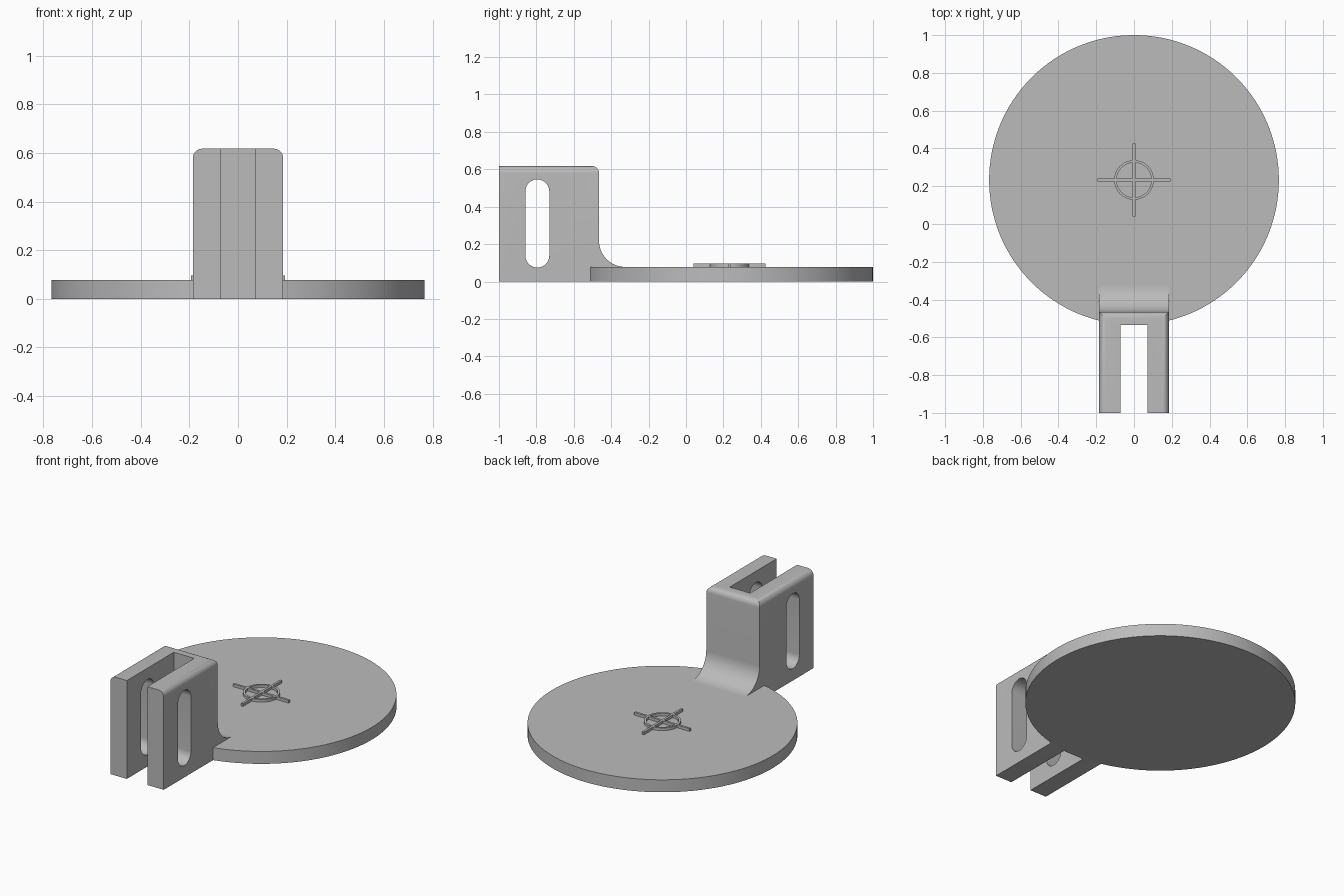
import bpy, bmesh
from math import sin, cos, pi, radians

cube = bpy.data.objects.get("Cube")
if cube:
    bpy.data.objects.remove(cube)

grey = bpy.data.materials.new("plain grey")
grey.use_nodes = True
COLOUR = (0.5, 0.5, 0.5, 1)
grey.diffuse_color = COLOUR
grey.node_tree.nodes["Principled BSDF"].inputs["Base Color"].default_value = COLOUR

DISC_Y, DISC_R, DISC_H = 0.233, 0.767, 0.078
HALF_W, TOP, BACK, FILLET = 0.185, 0.617, -0.465, 0.14


def finish(name, bm):
    bmesh.ops.recalc_face_normals(bm, faces=bm.faces)
    mesh = bpy.data.meshes.new(name)
    bm.to_mesh(mesh)
    bm.free()
    mesh.materials.append(grey)
    ob = bpy.data.objects.new(name, mesh)
    bpy.context.collection.objects.link(ob)
    return ob


def extrude(bm, points, offset):
    """Fill an outline and push it along offset."""
    face = bm.faces.new([bm.verts.new(p) for p in points])
    out = bmesh.ops.extrude_face_region(bm, geom=[face])["geom"]
    bmesh.ops.translate(bm, vec=offset,
                        verts=[v for v in out if isinstance(v, bmesh.types.BMVert)])


def arc(cx, cy, r, start, end, n):
    angles = [radians(start + (end - start) * i / n) for i in range(n + 1)]
    return [(cx + r * cos(a), cy + r * sin(a)) for a in angles]


def side_outline(pts, half):
    return [(-half, y, z) for y, z in pts]


def boolean(ob, other, operation):
    m = ob.modifiers.new(operation.title(), 'BOOLEAN')
    m.operation, m.object, m.solver = operation, other, 'EXACT'
    bpy.context.view_layer.objects.active = ob
    bpy.ops.object.modifier_apply(modifier=m.name)
    bpy.data.objects.remove(other)


# Bracket: side profile with a concave foot, rounded along the top
bm = bmesh.new()
foot = arc(BACK + FILLET, DISC_H + FILLET, FILLET, 180, 270, 16)
profile = [(-1, 0), (-1, TOP), (BACK, TOP)] + foot + [(BACK + FILLET, 0.03), (BACK, 0)]
extrude(bm, side_outline(profile, HALF_W), (2 * HALF_W, 0, 0))
rounded = [e for e in bm.edges
           if all(v.co.z > TOP - 0.001 for v in e.verts)
           and not all(v.co.y < -0.99 for v in e.verts)]
bmesh.ops.bevel(bm, geom=rounded, offset=0.037, segments=8, profile=0.5, affect='EDGES')
bracket = finish("bracket", bm)

# Gap between the two prongs
bm = bmesh.new()
extrude(bm, [(-0.071, -1.2, -0.2), (0.071, -1.2, -0.2),
             (0.071, -0.535, -0.2), (-0.071, -0.535, -0.2)], (0, 0, 1.2))
boolean(bracket, finish("prong_gap", bm), 'DIFFERENCE')

# Long rounded slot through both prongs
bm = bmesh.new()
slot = arc(-0.795, 0.482, 0.064, 0, 180, 20) + arc(-0.795, 0.139, 0.064, 180, 360, 20)
extrude(bm, side_outline(slot, 0.4), (0.8, 0, 0))
boolean(bracket, finish("prong_slot", bm), 'DIFFERENCE')

# Round base plate
bm = bmesh.new()
extrude(bm, [(x, y, 0) for x, y in arc(0, DISC_Y, DISC_R, 0, 360, 128)[:-1]], (0, 0, DISC_H))
disc = finish("base_disc", bm)

# Raised cross bars
parts = [disc, bracket]
for name, hx, hy in (("cross_bar_side", 0.193, 0.007), ("cross_bar_front", 0.007, 0.193)):
    bm = bmesh.new()
    extrude(bm, [(sx * hx, DISC_Y + sy * hy, DISC_H - 0.01)
                 for sx, sy in ((-1, -1), (1, -1), (1, 1), (-1, 1))], (0, 0, 0.027))
    parts.append(finish(name, bm))
boolean(parts[2], parts.pop(), 'UNION')
parts[2].name = "cross_bars"

# Raised ring around the cross centre
bm = bmesh.new()
extrude(bm, [(x, y, DISC_H - 0.01) for x, y in arc(0, DISC_Y, 0.105, 0, 360, 64)[:-1]], (0, 0, 0.027))
ring = finish("cross_ring", bm)
bm = bmesh.new()
extrude(bm, [(x, y, 0) for x, y in arc(0, DISC_Y, 0.092, 0, 360, 64)[:-1]], (0, 0, 0.3))
boolean(ring, finish("ring_hole", bm), 'DIFFERENCE')
boolean(parts[2], ring, 'UNION')
parts[2].name = "cross_mark"

# Smooth the curved walls, keep the sharp edges
for ob in parts:
    bpy.ops.object.select_all(action='DESELECT')
    ob.select_set(True)
    bpy.context.view_layer.objects.active = ob
    bpy.ops.object.shade_smooth_by_angle(angle=radians(30))
